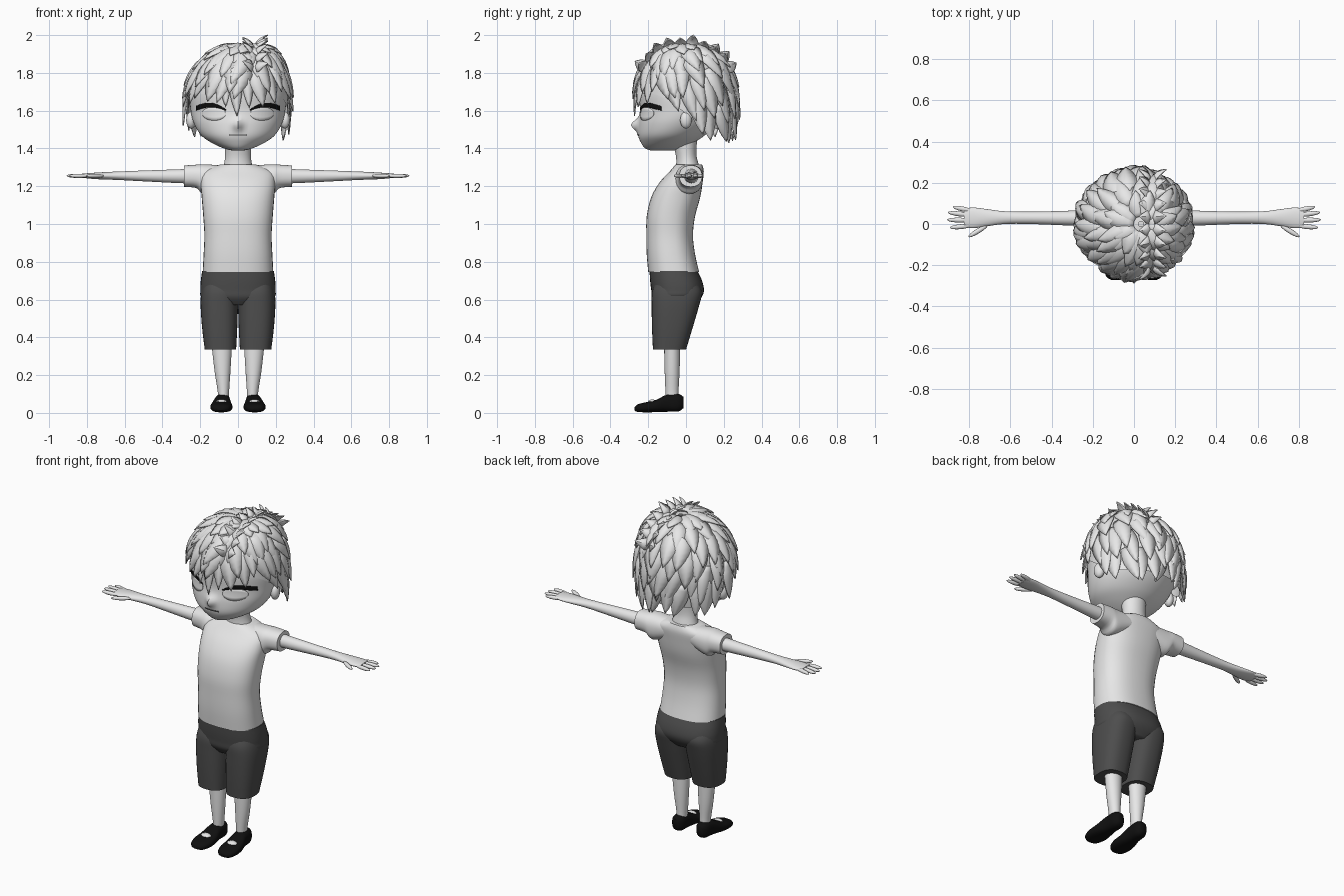
import bpy, bmesh, math, random
from math import sin, cos, pi, radians
from mathutils import Vector, Matrix
from mathutils.bvhtree import BVHTree

random.seed(4)
cube = bpy.data.objects.get("Cube")
if cube:
    bpy.data.objects.remove(cube)


def material(name, value):
    m = bpy.data.materials.new(name)
    m.use_nodes = True
    colour = (value, value, value, 1)
    m.diffuse_color = colour
    m.node_tree.nodes["Principled BSDF"].inputs["Base Color"].default_value = colour
    return m


PALE = material("pale grey", 0.8)
DARK = material("charcoal", 0.075)
BLACK = material("black", 0.005)


def finish(name, bm, mat, mirror=False, angle=50, thickness=0, recalc=True):
    """Turn a bmesh into a shaded object, optionally mirrored or thickened."""
    if recalc:
        bmesh.ops.recalc_face_normals(bm, faces=bm.faces)
    mesh = bpy.data.meshes.new(name)
    bm.to_mesh(mesh)
    bm.free()
    mesh.materials.append(mat)
    ob = bpy.data.objects.new(name, mesh)
    bpy.context.collection.objects.link(ob)
    bpy.ops.object.select_all(action='DESELECT')
    ob.select_set(True)
    bpy.context.view_layer.objects.active = ob
    bpy.ops.object.shade_smooth_by_angle(angle=radians(angle))
    if thickness:
        mod = ob.modifiers.new("thickness", 'SOLIDIFY')
        mod.thickness = thickness
    if mirror:
        mod = ob.modifiers.new("mirror", 'MIRROR')
        mod.use_mirror_merge = False
    return ob


def spline(a, b, c, d, t):
    return b + 0.5 * t * (c - a + t * (2 * a - 5 * b + 4 * c - d + t * (3 * (b - c) + d - a)))


def loft(name, rings, mat, axis='z', power=2.0, mirror=False, deform=None, segs=36, steps=4):
    """Skin smooth rings given as (position, low u, high u, low v, high v)."""
    pad = [rings[0]] + rings + [rings[-1]]
    fine = [[spline(*q, s / steps) for q in zip(*pad[i:i + 4])]
            for i in range(len(rings) - 1) for s in range(steps)] + [rings[-1]]
    bm = bmesh.new()
    loops = []
    for p, u0, u1, v0, v1 in fine:
        loop = []
        for k in range(segs):
            a = 2 * pi * k / segs
            cu, cv = [math.copysign(abs(f) ** (2 / power), f) for f in (cos(a), sin(a))]
            u = (u0 + u1) / 2 + cu * (u1 - u0) / 2
            v = (v0 + v1) / 2 + cv * (v1 - v0) / 2
            co = {'z': (u, v, p), 'x': (p, u, v), 'y': (u, p, v)}[axis]
            loop.append(bm.verts.new(deform(Vector(co)) if deform else co))
        loops.append(loop)
    for a, b in zip(loops, loops[1:]):
        for k in range(segs):
            n = (k + 1) % segs
            bm.faces.new((a[k], a[n], b[n], b[k]))
    bm.faces.new(loops[0])
    bm.faces.new(loops[-1])
    return finish(name, bm, mat, mirror)


def blob(name, centre, size, mat, turn=0):
    """Mirrored ellipsoid turned about z."""
    bm = bmesh.new()
    m = Matrix.Translation(centre) @ Matrix.Rotation(turn, 4, 'Z') @ Matrix.Diagonal((*size, 1))
    bmesh.ops.create_uvsphere(bm, u_segments=16, v_segments=10, radius=1, matrix=m)
    return finish(name, bm, mat, True)


def symmetric(rows):
    return [(z, -w, w, f, b) for z, w, f, b in rows]


# Shirt body, neck and sleeves
loft("shirt", symmetric([
    (.745, .187, -.2, .07), (.84, .182, -.208, .048), (.94, .178, -.21, .037),
    (1.04, .184, -.208, .048), (1.14, .192, -.185, .075), (1.22, .197, -.14, .088),
    (1.28, .185, -.085, .094), (1.315, .095, -.055, .085)]), PALE, power=2.4)
loft("neck", symmetric([
    (1.24, .1, -.06, .08), (1.31, .076, -.052, .068), (1.37, .068, -.055, .055),
    (1.46, .075, -.08, .06)]), PALE)
loft("sleeves", [
    (.08, -.04, .085, 1.2, 1.31), (.18, -.055, .088, 1.16, 1.316),
    (.22, -.045, .088, 1.19, 1.314), (.285, -.035, .085, 1.197, 1.31)],
    PALE, 'x', 2.3, True)

# Arms and hands
loft("arms", [
    (.2, -.01, .07, 1.215, 1.295), (.3, -.008, .065, 1.216, 1.29),
    (.5, 0, .06, 1.226, 1.283), (.63, 0, .062, 1.233, 1.278),
    (.72, -.012, .073, 1.236, 1.274), (.78, -.02, .08, 1.24, 1.27),
    (.825, -.015, .075, 1.245, 1.267)], PALE, 'x', mirror=True)
for name, x0, y0, x1, y1 in [("first_fingers", .79, -.008, .895, -.018),
                             ("middle_fingers", .79, .018, .908, .02),
                             ("ring_fingers", .79, .042, .905, .056),
                             ("little_fingers", .78, .062, .88, .083),
                             ("thumbs", .71, -.005, .805, -.063)]:
    dx, dy = x1 - x0, y1 - y0
    blob(name, ((x0 + x1) / 2, (y0 + y1) / 2, 1.255),
         (math.hypot(dx, dy) / 2, .012, .011), PALE, math.atan2(dy, dx))

# Shorts
loft("shorts_seat", symmetric([
    (.57, .1, -.15, .05), (.61, .19, -.178, .082), (.65, .199, -.184, .095),
    (.7, .197, -.19, .085), (.75, .19, -.193, .062)]), DARK, power=2.4)
loft("shorts_legs", [
    (.335, .01, .176, -.175, 0), (.45, .004, .19, -.18, .035),
    (.57, 0, .198, -.182, .07), (.64, 0, .194, -.18, .085), (.69, .02, .18, -.16, .06)],
    DARK, power=2.5, mirror=True)

# Legs and shoes
loft("legs", [
    (.04, .05, .108, -.105, -.035), (.1, .048, .106, -.108, -.04),
    (.22, .04, .124, -.113, -.034), (.36, .032, .14, -.116, -.03)], PALE, mirror=True)
loft("shoes", [
    (-.272, .07, .11, .012, .03), (-.255, .045, .135, .005, .045),
    (-.21, .03, .146, .003, .057), (-.16, .032, .142, .004, .068),
    (-.1, .04, .126, .006, .097), (-.04, .043, .118, .008, .1),
    (-.014, .062, .1, .025, .085)], BLACK, 'y', 2.5, True)
blob("insteps", (.087, -.178, .055), (.032, .024, .016), PALE)


# Head with a small pointed nose
def nose(p):
    if p.y < 0:
        p.y -= .038 * math.exp(-(p.x / .022) ** 2 - ((p.z - 1.525) / .03) ** 2)
    return p


head = loft("head", symmetric([
    (1.388, .025, -.18, -.06), (1.4, .075, -.215, -.02), (1.43, .14, -.238, .04),
    (1.47, .195, -.253, .1), (1.53, .232, -.253, .16), (1.6, .25, -.244, .2),
    (1.7, .256, -.247, .215), (1.8, .228, -.215, .185), (1.87, .16, -.15, .12),
    (1.91, .04, -.04, .03)]), PALE, deform=nose, segs=72, steps=6)
tree = BVHTree.FromPolygons([v.co for v in head.data.vertices],
                            [p.vertices for p in head.data.polygons])
blob("ears", (.248, 0, 1.55), (.026, .032, .045), PALE, .3)


def plate(name, x0, x1, low, high, mat, offset, mirror=True, n=20):
    """Thin strip between two height curves, laid on the face."""
    bm = bmesh.new()
    rows = []
    for i in range(n + 1):
        t = min(max(i / n, .01), .99)
        x = x0 + (x1 - x0) * t
        row = []
        for s in range(5):
            z = low(t) + (high(t) - low(t)) * s / 4
            y = tree.ray_cast(Vector((x, -1, z)), Vector((0, 1, 0)))[0].y
            row.append(bm.verts.new((x, y - offset, z)))
        rows.append(row)
    for a, b in zip(rows, rows[1:]):
        for s in range(4):
            bm.faces.new((a[s], b[s], b[s + 1], a[s + 1]))
    finish(name, bm, mat, mirror, thickness=.003, recalc=False)


# Eyes, lashes and mouth
def bow(t):
    return 2 * math.sqrt(t * (1 - t))


plate("eyes", .065, .19, lambda t: 1.585 - .037 * bow(t), lambda t: 1.585 + .035 * bow(t), PALE, .004)
plate("lashes", .062, .225, lambda t: 1.6 + .018 * sin(pi * t),
      lambda t: 1.606 + .026 * sin(pi * t) + .018 * t, BLACK, .008)
plate("mouth", -.045, .045, lambda t: 1.468, lambda t: 1.473, DARK, .003, False)

# Hair: a cap covered by overlapping pointed locks
CROWN = Vector((0, 0, 1.66))


def hairline(az):
    t = min(max((abs(az) - 45) / 85, 0), 1)
    return -2 - 40 * t * t * (3 - 2 * t)


def scalp(az, el, grow=1.0):
    a, e = radians(az), radians(el)
    r = cos(e) ** .75 if e > 0 else cos(e * .5)
    lean = .035 * max(sin(e), 0) ** 2
    return CROWN + Vector((.27 * r * sin(a) + lean, -.26 * r * cos(a), .285 * sin(e))) * grow


def leaf(bm, path, width, n=7):
    """Ridged, pointed lock following path(t) -> point, normal."""
    rows = []
    for i in range(n + 1):
        t = i / n
        p, normal = path(t)
        along = path(min(t + .05, 1))[0] - path(max(t - .05, 0))[0]
        side = along.cross(normal).normalized()
        w = width * min(1, .65 + t) * (1 - t ** 2.5) + .001
        rows.append([bm.verts.new(p + side * w * s + normal * w * .3 * (1 - abs(s)))
                     for s in (-1, 0, 1)])
    for a, b in zip(rows, rows[1:]):
        for s in (0, 1):
            bm.faces.new((a[s], a[s + 1], b[s + 1], b[s]))


def lock(bm, az, tip, length, sweep, flare, width):
    start = min(tip + length, 86)

    def path(t):
        p = scalp(az + sweep * t, start + (tip - start) * t, 1 + flare * t ** 1.5)
        return p, (p - CROWN).normalized()
    leaf(bm, path, width)


bm = bmesh.new()
grid = [[bm.verts.new(scalp(az, el + (89 - el) * k / 12, .98)) for k in range(13)]
        for az in range(-180, 180, 8) for el in [hairline(az) + 8]]
for a, b in zip(grid, grid[1:] + grid[:1]):
    for k in range(12):
        bm.faces.new((a[k], b[k], b[k + 1], a[k + 1]))
finish("hair_cap", bm, PALE, recalc=False)

bm = bmesh.new()
for tier in range(6):
    f = tier / 6
    count = int(23 * (1 - .65 * f))
    for i in range(count):
        az = (i + .5 * (tier % 2) + random.uniform(-.2, .2)) * 360 / count - 180
        base = hairline(az)
        tip = base + (76 - base) * f + random.uniform(-6, 5)
        sweep = math.copysign(9, az - 20) + random.uniform(-6, 6)
        lock(bm, az, tip, 42, sweep, random.uniform(.05, .12), random.uniform(.045, .062))
# Long bangs in the middle of the fringe
for az, tip in [(-4, -17), (9, -9), (-16, -8)]:
    lock(bm, az, tip, 50, 3, .07, .04)
finish("hair_locks", bm, PALE, angle=35, thickness=.006, recalc=False)

# Upright crest along the parting
bm = bmesh.new()
for i in range(10):
    a = radians(-58 + 13 * i)
    up = Vector((0, sin(a), cos(a)))
    root = CROWN + Vector((.085, .25 * sin(a), .275 * cos(a) ** .8))
    for dx in (-.05, .06):
        rise = random.uniform(.045, .07)

        def path(t, root=root, up=up, dx=dx, rise=rise):
            p = root + up * rise * t + Vector((dx * t * t + dx * .2, 0, 0))
            return p, Vector((math.copysign(1, -dx), 0, 0)) + up * t
        leaf(bm, path, .036)
finish("hair_crest", bm, PALE, angle=35, thickness=.006, recalc=False)
